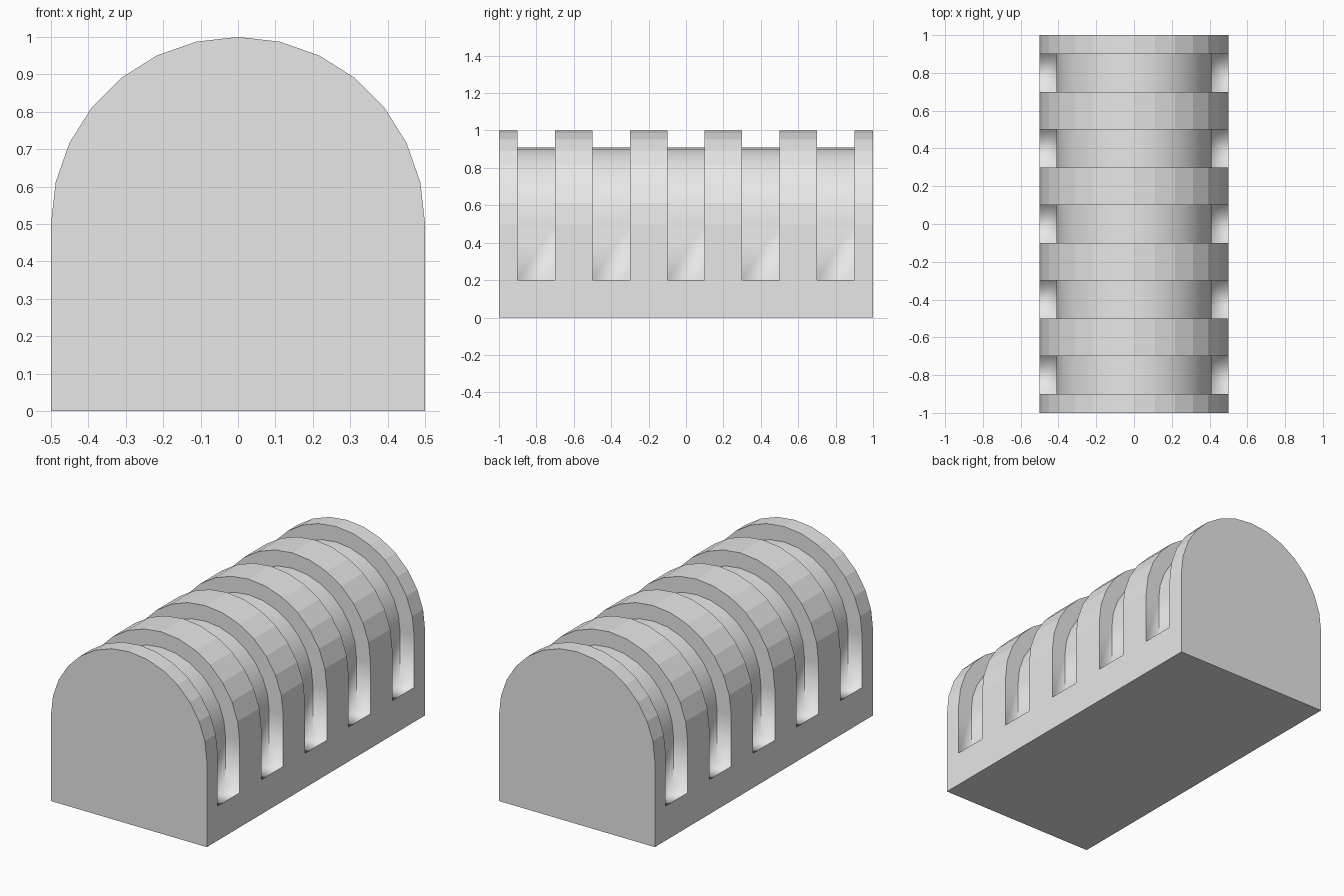
import bpy, bmesh, math

cube = bpy.data.objects.get("Cube")
if cube:
    bpy.data.objects.remove(cube)

LENGTH, SPRING, LEDGE, SEGMENTS = 2.0, 0.5, 0.2, 14
OUTER, INNER = 0.5, 0.41
GROOVES = 5
PITCH = LENGTH / GROOVES

# One plain grey for the whole block
grey = bpy.data.materials.new("plain_grey")
grey.use_nodes = True
grey.diffuse_color = (0.8, 0.8, 0.8, 1)
grey.node_tree.nodes["Principled BSDF"].inputs["Base Color"].default_value = (0.8, 0.8, 0.8, 1)


def arch(radius):
    """Arch outline from the right-hand ledge over the top to the other ledge."""
    arc = [(radius * math.cos(math.pi * i / SEGMENTS),
            SPRING + radius * math.sin(math.pi * i / SEGMENTS))
           for i in range(SEGMENTS + 1)]
    return [(radius, LEDGE)] + arc + [(-radius, LEDGE)]


bm = bmesh.new()


def ring(points, y):
    return [bm.verts.new((x, y, z)) for x, z in points]


def bridge(a, b, smooth=False):
    """Skin two outlines with a strip of quads."""
    faces = []
    for i in range(len(a) - 1):
        face = bm.faces.new((a[i], a[i + 1], b[i + 1], b[i]))
        face.smooth = smooth
        faces.append(face)
    return faces


# Stations: both ends and the two sides of every groove
stations = [-LENGTH / 2]
for g in range(GROOVES):
    centre = -LENGTH / 2 + PITCH * (g + 0.5)
    stations += [centre - PITCH / 4, centre + PITCH / 4]
stations.append(LENGTH / 2)

outer = [ring(arch(OUTER), y) for y in stations]
feet = [ring([(OUTER, 0), (-OUTER, 0)], y) for y in stations]

for s in range(len(stations) - 1):
    a, b = outer[s], outer[s + 1]
    # Base walls and underside
    bm.faces.new((feet[s][0], a[0], b[0], feet[s + 1][0]))
    bm.faces.new((feet[s][1], feet[s + 1][1], b[-1], a[-1]))
    bm.faces.new((feet[s][0], feet[s + 1][0], feet[s + 1][1], feet[s][1]))
    if s % 2 == 0:
        bridge(a, b)  # raised rib
        continue
    # Recessed groove: floor, two side walls and a ledge at each foot
    c, d = ring(arch(INNER), stations[s]), ring(arch(INNER), stations[s + 1])
    floor = bridge(c, d, True)
    walls = set(bridge(a, c, True) + bridge(d, b, True))
    for i in (0, -1):
        bm.faces.new((a[i], b[i], d[i], c[i])).smooth = True
    # Keep the corner between floor and walls crisp
    for face in floor:
        for edge in face.edges:
            if walls.intersection(edge.link_faces):
                edge.smooth = False

# End walls
for s in (0, -1):
    bm.faces.new([feet[s][0]] + outer[s] + [feet[s][1]])

bmesh.ops.recalc_face_normals(bm, faces=bm.faces)
mesh = bpy.data.meshes.new("ribbed_arch_block")
bm.to_mesh(mesh)
bm.free()
mesh.materials.append(grey)
block = bpy.data.objects.new("ribbed_arch_block", mesh)
bpy.context.scene.collection.objects.link(block)
